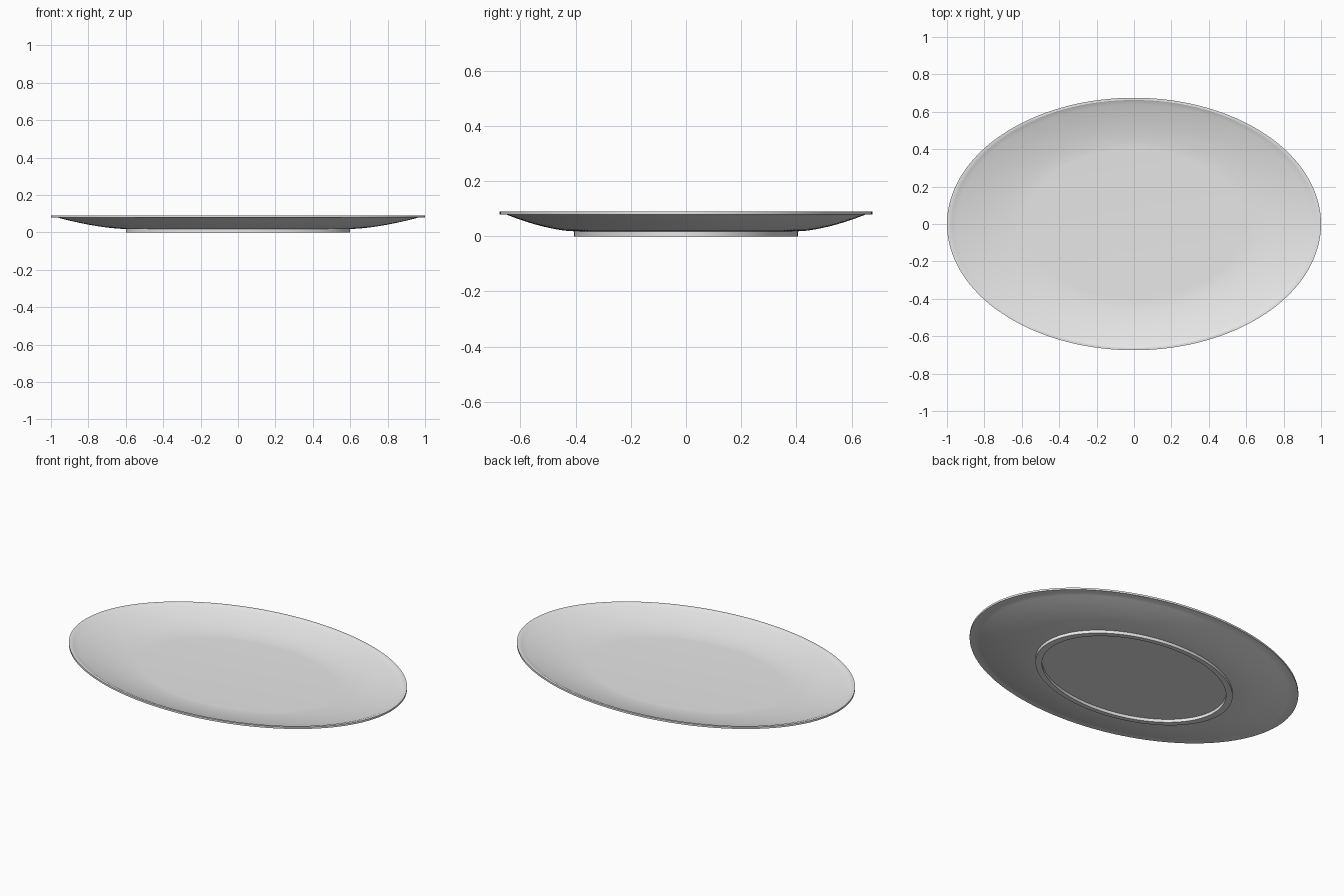
import bpy
import math

cube = bpy.data.objects.get("Cube")
if cube:
    bpy.data.objects.remove(cube, do_unlink=True)

SEGMENTS = 128
DEPTH = 0.675      # ratio of the short axis to the long axis
FOOT = 0.6         # outer radius of the foot ring
THICK = 0.01


def wall(z0, z1, r0, r1, steps=14):
    """Curved wall rising from the floor to the lip."""
    return [(r0 + (r1 - r0) * i / steps, z0 + (z1 - z0) * (i / steps) ** 1.6)
            for i in range(steps + 1)]


# Cross-section from the top centre, over the lip, to the bottom centre
upper = wall(0.018 + THICK, 0.087, FOOT - 0.01, 0.975)
lip = [(0.982, 0.09), (1.0, 0.09), (1.0, 0.079)]
under = wall(0.018, 0.079, FOOT, 0.965)[::-1]
foot = [(FOOT, 0), (0.56, 0), (0.56, 0.018)]
profile = upper + lip + under + foot

# Sweep the section round an ellipse
verts, faces = [], []
for r, z in profile:
    for s in range(SEGMENTS):
        a = math.tau * s / SEGMENTS
        verts.append((r * math.cos(a), r * DEPTH * math.sin(a), z))
for k in range(len(profile) - 1):
    for s in range(SEGMENTS):
        a, b = k * SEGMENTS + s, k * SEGMENTS + (s + 1) % SEGMENTS
        faces.append((a, a + SEGMENTS, b + SEGMENTS, b))

# Flat floor on top and recess inside the foot
last = (len(profile) - 1) * SEGMENTS
faces.append(tuple(range(SEGMENTS)))
faces.append(tuple(last + s for s in reversed(range(SEGMENTS))))

mesh = bpy.data.meshes.new("oval_plate")
mesh.from_pydata(verts, [], faces)
mesh.update()
plate = bpy.data.objects.new("oval_plate", mesh)
bpy.context.collection.objects.link(plate)

# Glazed ceramic
colour = (0.8, 0.8, 0.8, 1)
mat = bpy.data.materials.new("pale_ceramic")
mat.use_nodes = True
mat.diffuse_color = colour
mat.node_tree.nodes["Principled BSDF"].inputs["Base Color"].default_value = colour
mesh.materials.append(mat)

bpy.ops.object.select_all(action="DESELECT")
plate.select_set(True)
bpy.context.view_layer.objects.active = plate
bpy.ops.object.shade_smooth_by_angle(angle=math.radians(30))
